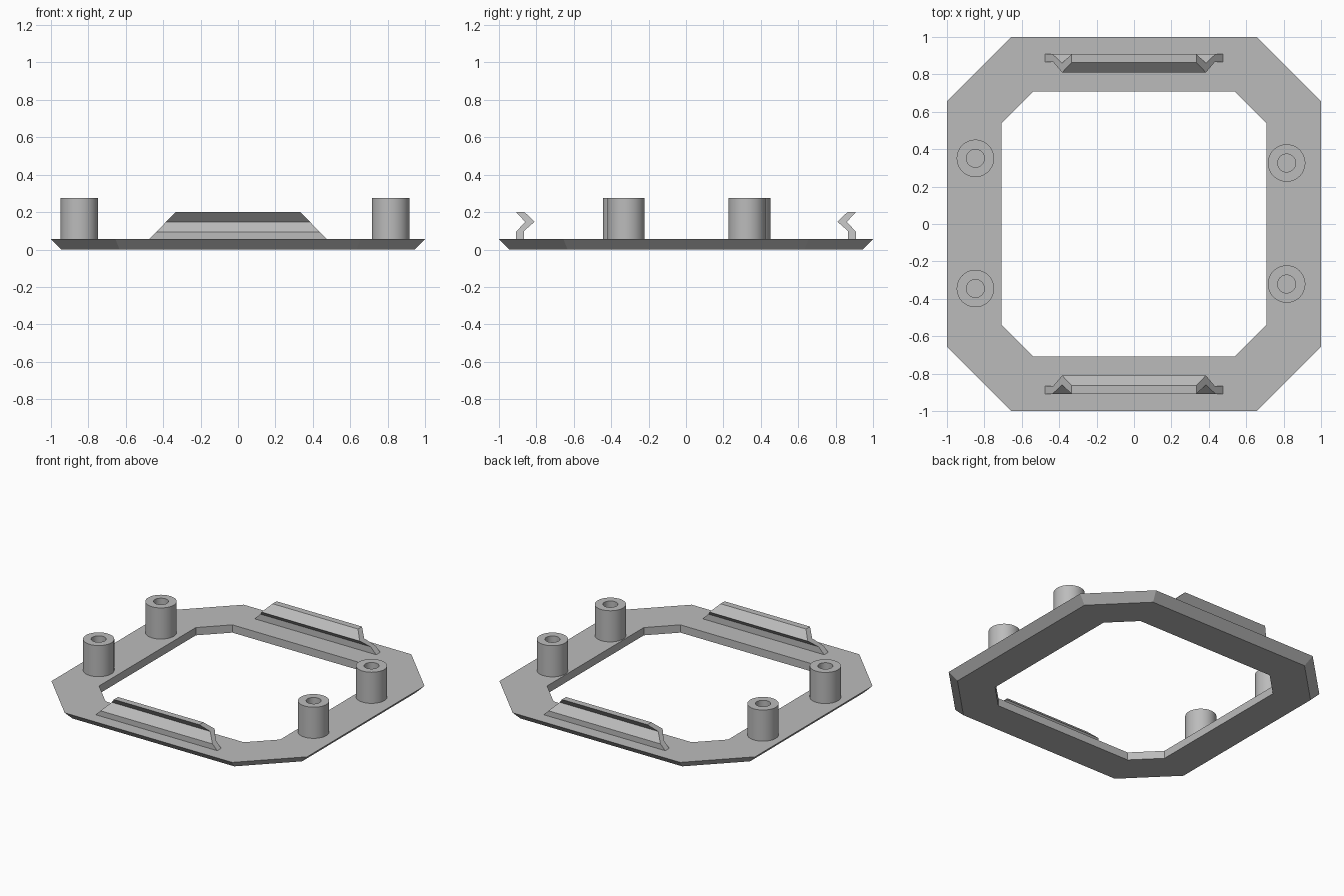
import bpy, bmesh, math

cube = bpy.data.objects.get("Cube")
if cube:
    bpy.data.objects.remove(cube)

TOP = 0.055          # upper face of the frame plate
BOSS_TOP = 0.275

grey = bpy.data.materials.new("plain_grey")
grey.use_nodes = True
grey.diffuse_color = (0.5, 0.5, 0.5, 1)
grey.node_tree.nodes["Principled BSDF"].inputs["Base Color"].default_value = (0.5, 0.5, 0.5, 1)


def skin(name, loops, closed=False, caps=False, smooth=False):
    """Bridge equal-length vertex loops into one mesh object."""
    bm = bmesh.new()
    rings = [[bm.verts.new(p) for p in loop] for loop in loops]
    n = len(rings[0])
    pairs = list(zip(rings, rings[1:])) + ([(rings[-1], rings[0])] if closed else [])
    for a, b in pairs:
        for i in range(n):
            j = (i + 1) % n
            bm.faces.new((a[i], a[j], b[j], b[i]))
    if caps:
        bm.faces.new(rings[0])
        bm.faces.new(rings[-1])
    bmesh.ops.recalc_face_normals(bm, faces=bm.faces)
    mesh = bpy.data.meshes.new(name)
    bm.to_mesh(mesh)
    bm.free()
    mesh.materials.append(grey)
    obj = bpy.data.objects.new(name, mesh)
    bpy.context.collection.objects.link(obj)
    if smooth:
        bpy.ops.object.select_all(action="DESELECT")
        obj.select_set(True)
        bpy.context.view_layer.objects.active = obj
        bpy.ops.object.shade_smooth_by_angle(angle=math.radians(30))
    return obj


def octagon(half, corner, z):
    pts = [(half, -corner), (half, corner), (corner, half), (-corner, half)]
    return [(x, y, z) for x, y in pts + [(-x, -y) for x, y in pts]]


def circle(cx, cy, r, z, n=64):
    return [(cx + r * math.cos(math.tau * i / n), cy + r * math.sin(math.tau * i / n), z)
            for i in range(n)]


# Chamfered frame plate, outer edge sloping in towards the bottom
skin("frame_plate", [octagon(0.945, 0.633, 0), octagon(1, 0.655, TOP),
                     octagon(0.708, 0.54, TOP), octagon(0.708, 0.54, 0)], closed=True)

# Hollow screw posts with blind holes ending at the plate
posts = {"right_back": (-0.848, 0.351), "right_front": (-0.848, -0.345),
         "left_back": (0.816, 0.326), "left_front": (0.816, -0.321)}
for name, (x, y) in posts.items():
    skin(name + "_post", [circle(x, y, 0.1, TOP), circle(x, y, 0.1, BOSS_TOP),
                          circle(x, y, 0.048, BOSS_TOP), circle(x, y, 0.048, TOP)],
         smooth=True)

# Bent retaining clips whose ends taper inward with height
profile = [(0.91, TOP - 0.005), (0.91, 0.093), (0.86, 0.148), (0.908, 0.2),
           (0.863, 0.2), (0.81, 0.148), (0.865, 0.1), (0.865, TOP - 0.005)]
for name, side in (("front_clip", -1), ("back_clip", 1)):
    ends = [[(s * (0.528 - 0.97 * z), side * y, z) for y, z in profile] for s in (-1, 1)]
    skin(name, ends, caps=True)
